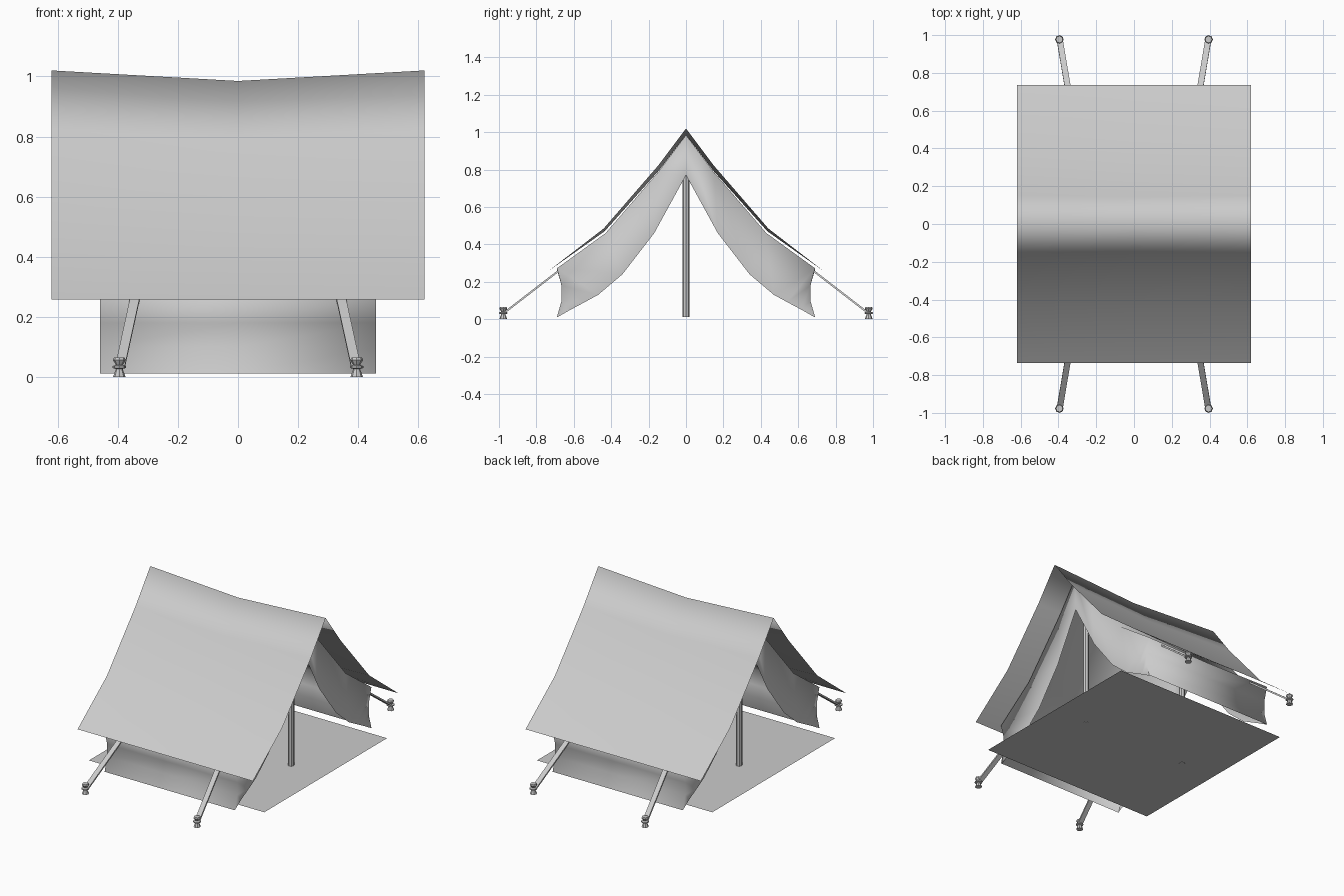
import bpy, math
from mathutils import Vector

if "Cube" in bpy.data.objects:
    bpy.data.objects.remove(bpy.data.objects["Cube"])


def make(name, verts, faces, smooth_angle=None):
    me = bpy.data.meshes.new(name)
    me.from_pydata([tuple(v) for v in verts], [], faces)
    me.update()
    ob = bpy.data.objects.new(name, me)
    bpy.context.collection.objects.link(ob)
    if smooth_angle is not None:
        bpy.ops.object.select_all(action='DESELECT')
        ob.select_set(True)
        bpy.context.view_layer.objects.active = ob
        bpy.ops.object.shade_smooth_by_angle(angle=math.radians(smooth_angle))
    return ob


def grid(rows):
    """Join equal-length rows of points into a sheet of quads."""
    n = len(rows[0])
    verts = [p for r in rows for p in r]
    faces = [(i * n + j, i * n + j + 1, (i + 1) * n + j + 1, (i + 1) * n + j)
             for i in range(len(rows) - 1) for j in range(n - 1)]
    return verts, faces


def both_sides(half):
    """Mirror a ridge-to-ground profile across y = 0."""
    return [(-y, z) for y, z in half[:0:-1]] + half


def lathe(name, profile, loc, sides):
    rows = [[(loc[0] + r * math.cos(2 * math.pi * k / sides),
              loc[1] + r * math.sin(2 * math.pi * k / sides), loc[2] + z)
             for k in range(sides)] for r, z in profile]
    verts = [p for r in rows for p in r]
    faces = [(i * sides + k, i * sides + (k + 1) % sides,
              (i + 1) * sides + (k + 1) % sides, (i + 1) * sides + k)
             for i in range(len(rows) - 1) for k in range(sides)]
    faces.append(tuple(reversed(range(sides))))
    faces.append(tuple(range(len(verts) - sides, len(verts))))
    return make(name, verts, faces, 35)


# outer rain sheet, sagging at the middle of the ridge
fly_end = both_sides([(0, 1.02), (0.15, 0.82), (0.44, 0.485), (0.735, 0.258)])
fly_mid = both_sides([(0, 0.985), (0.145, 0.795), (0.435, 0.47), (0.735, 0.258)])
v, f = grid([[(x, y, z) for y, z in prof]
             for x, prof in ((-0.62, fly_end), (0, fly_mid), (0.62, fly_end))])
make("fly_sheet", v, f, 180)

# inner tent: roof and walls, with a flap border around each end opening
tent_end = both_sides([(0, 0.985), (0.15, 0.785), (0.43, 0.46), (0.69, 0.272),
                       (0.665, 0.18), (0.665, 0.10), (0.69, 0.012)])
tent_mid = both_sides([(0, 0.96), (0.14, 0.77), (0.425, 0.445), (0.69, 0.265),
                       (0.665, 0.18), (0.665, 0.10), (0.69, 0.012)])
opening = both_sides([(0, 0.77), (0.17, 0.46), (0.34, 0.24), (0.47, 0.13),
                      (0.54, 0.092), (0.615, 0.052), (0.685, 0.012)])
v, f = grid([[(x, y, z) for y, z in prof]
             for x, prof in ((-0.455, opening), (-0.46, tent_end), (0, tent_mid),
                             (0.46, tent_end), (0.455, opening))])
make("inner_tent", v, f, 180)

# groundsheet
make("groundsheet", [(-0.62, -0.62, 0.015), (0.62, -0.62, 0.015),
                     (0.62, 0.62, 0.015), (-0.62, 0.62, 0.015)], [(0, 1, 2, 3)])

# upright poles
for sx, side in ((-1, "left"), (1, "right")):
    lathe(side + "_pole", [(0.019, 0.0), (0.019, 0.955)], (sx * 0.375, 0, 0.013), 8)

# pegs and flat guy straps at the four corners
peg = [(0.021, 0.005), (0.011, 0.027), (0.023, 0.030), (0.023, 0.036),
       (0.011, 0.040), (0.021, 0.056), (0.018, 0.064)]
peg[0] = (0.021, 0.0)
for sx, side in ((-1, "left"), (1, "right")):
    for sy, end in ((-1, "front"), (1, "back")):
        lathe(f"{end}_{side}_peg", peg, (sx * 0.395, sy * 0.977, 0), 8)
        a = Vector((sx * 0.34, sy * 0.66, 0.275))
        b = Vector((sx * 0.393, sy * 0.975, 0.032))
        w = Vector((0.016, 0, 0))
        t = Vector((0, sy * 0.003, 0.004))
        pts = [p + q + r for p in (a, b) for q, r in
               ((-w, -t), (w, -t), (w, t), (-w, t))]
        make(f"{end}_{side}_guy_strap", pts,
             [(0, 1, 5, 4), (1, 2, 6, 5), (2, 3, 7, 6), (3, 0, 4, 7),
              (0, 3, 2, 1), (4, 5, 6, 7)])
